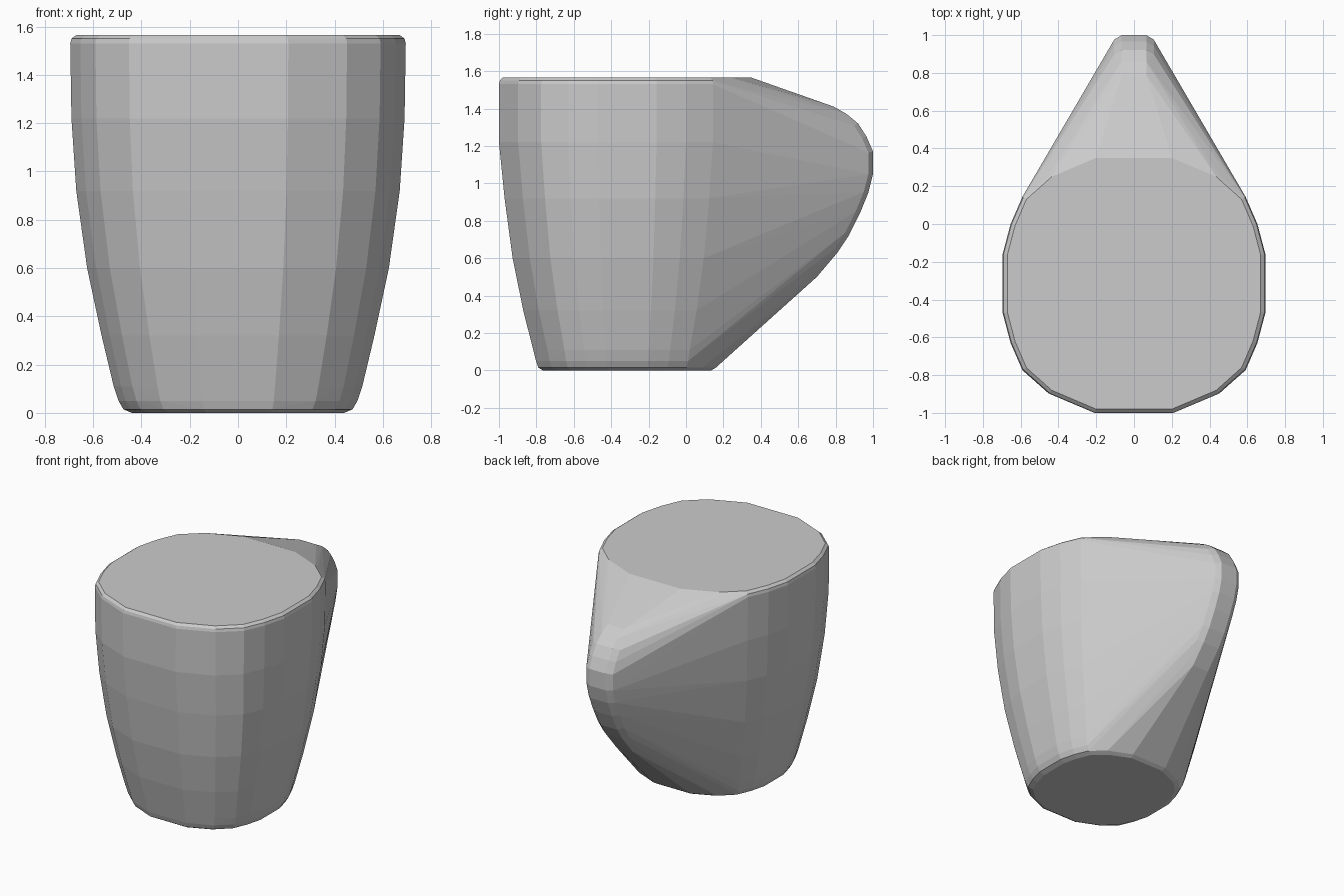
import bpy, bmesh
from mathutils import Vector

if "Cube" in bpy.data.objects:
    bpy.data.objects.remove(bpy.data.objects["Cube"])

CENTRE_Y = -0.315
# quarter of the squarish cup cross-section (unit half width)
QUARTER = [(0.30, 1.0), (0.65, 0.85), (0.85, 0.67), (0.94, 0.46), (1.0, 0.23)]
# cup profile: half width in x, half depth in y, height
CUP = [(0.44, 0.45, 0.0), (0.475, 0.475, 0.015), (0.495, 0.487, 0.05), (0.515, 0.50, 0.11),
       (0.565, 0.555, 0.32), (0.625, 0.612, 0.60), (0.67, 0.655, 0.92),
       (0.69, 0.685, 1.22), (0.695, 0.685, 1.53), (0.69, 0.68, 1.55), (0.67, 0.665, 1.565)]
# outer outline of the handle bulge (y, z)
HANDLE = [(0.79, 1.41), (0.86, 1.37), (0.92, 1.32), (0.965, 1.25), (1.0, 1.17),
          (1.0, 1.05), (0.975, 0.95), (0.93, 0.84), (0.87, 0.72), (0.81, 0.63), (0.70, 0.50)]
# rounding of the handle edge: half width, inset
EDGE = [(0.065, 0.0), (0.105, 0.025), (0.125, 0.07)]

points = []
# cup rings
for rx, ry, z in CUP:
    for u, v in QUARTER:
        for sx in (-1, 1):
            for sy in (-1, 1):
                points.append(Vector((sx * u * rx, CENTRE_Y + sy * v * ry, z)))

# rounded handle edge
for y, z in HANDLE:
    inward = (Vector((0, 0.4, 1.03)) - Vector((0, y, z))).normalized()
    for half, inset in EDGE:
        for sx in (-1, 1):
            points.append(Vector((sx * half, y, z)) + inward * inset)

# closed skin stretched around cup and handle
bm = bmesh.new()
for p in points:
    bm.verts.new(p)
res = bmesh.ops.convex_hull(bm, input=bm.verts[:])
loose = [v for v in bm.verts if not v.link_faces]
bmesh.ops.delete(bm, geom=loose, context='VERTS')
bmesh.ops.dissolve_limit(bm, angle_limit=0.01, verts=bm.verts[:], edges=bm.edges[:])
bmesh.ops.recalc_face_normals(bm, faces=bm.faces[:])

mesh = bpy.data.meshes.new("mug_body")
bm.to_mesh(mesh)
bm.free()
bpy.context.collection.objects.link(bpy.data.objects.new("mug_body", mesh))
